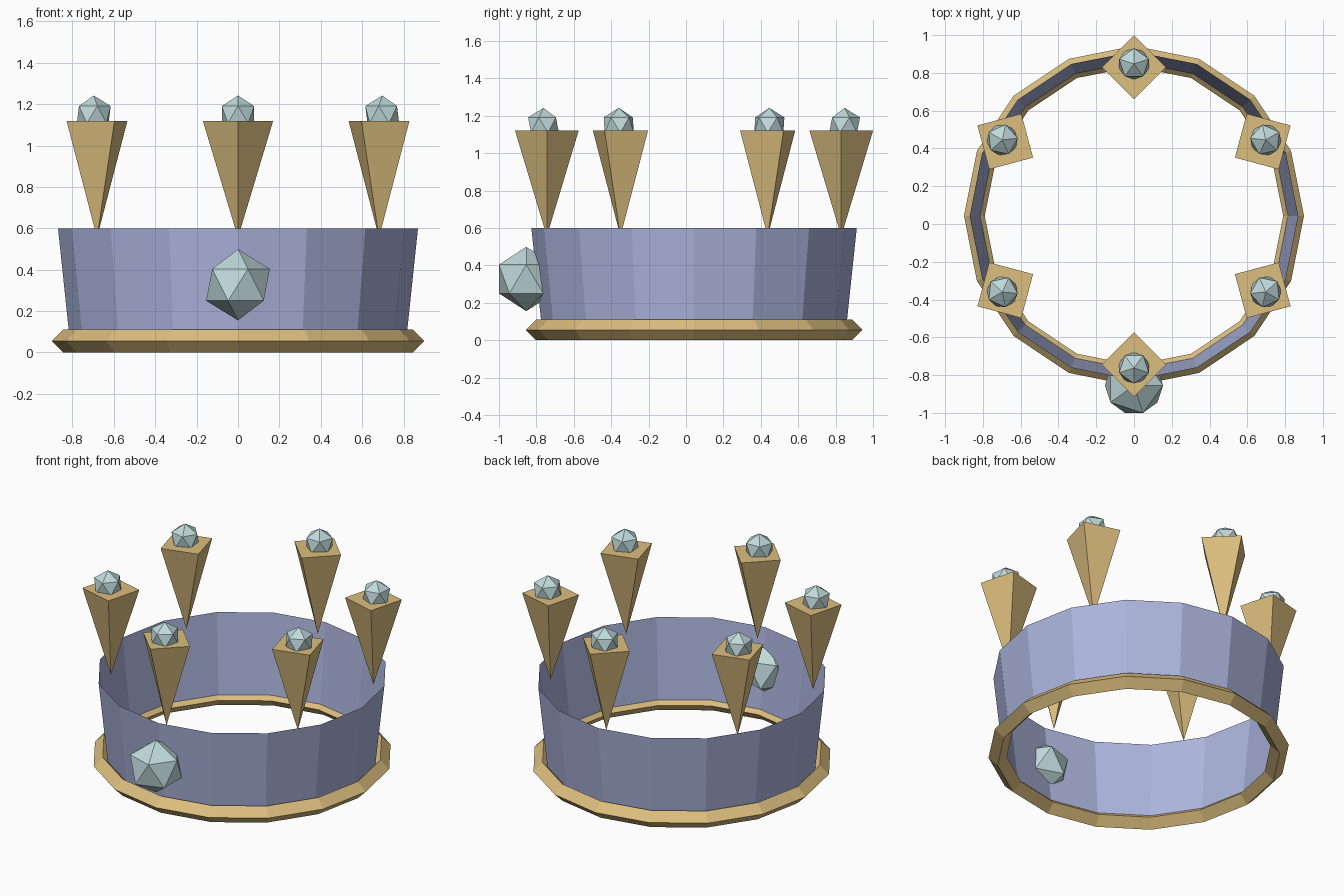
import bpy, bmesh, math
from mathutils import Matrix

if "Cube" in bpy.data.objects:
    bpy.data.objects.remove(bpy.data.objects["Cube"])

CY = 0.043  # ring centre, shifted back to make room for the front gem


def material(name, rgb):
    m = bpy.data.materials.new(name)
    m.diffuse_color = (*rgb, 1)
    m.use_nodes = True
    m.node_tree.nodes["Principled BSDF"].inputs["Base Color"].default_value = m.diffuse_color
    return m


gold = material("gold", (0.72, 0.52, 0.21))
blue = material("periwinkle", (0.41, 0.46, 0.72))
pale = material("pale_gem", (0.53, 0.70, 0.71))


def finish(name, bm, mat, loc):
    me = bpy.data.meshes.new(name)
    bm.to_mesh(me)
    bm.free()
    me.materials.append(mat)
    ob = bpy.data.objects.new(name, me)
    ob.location = loc
    bpy.context.collection.objects.link(ob)


def lathe(name, profile, closed, mat, sides=16):
    bm = bmesh.new()
    rings = []
    for i in range(sides):
        a = math.tau * i / sides
        rings.append([bm.verts.new((r * math.cos(a), r * math.sin(a), z)) for r, z in profile])
    n = len(profile)
    for i in range(sides):
        p, q = rings[i], rings[(i + 1) % sides]
        for j in range(n if closed else n - 1):
            k = (j + 1) % n
            bm.faces.new((p[j], q[j], q[k], p[k]))
    finish(name, bm, mat, (0, CY, 0))


def gem(name, radius, loc, turn=0):
    bm = bmesh.new()
    bmesh.ops.create_icosphere(bm, subdivisions=1, radius=radius,
                               matrix=Matrix.Rotation(turn, 4, 'Z'))
    finish(name, bm, pale, loc)


# Flared thin band and diamond-section base ring
lathe("band", [(0.812, 0.05), (0.87, 0.60)], False, blue)
lathe("base_ring", [(0.845, 0.0), (0.90, 0.055), (0.845, 0.11), (0.79, 0.055)], True, gold)

# Six inverted four-sided spikes, each topped with a small gem
for i in range(6):
    a = math.radians(30 + 60 * i)
    c, s = math.cos(a), math.sin(a)
    bm = bmesh.new()
    top = [bm.verts.new((0.17 * math.cos(a + k * math.pi / 2),
                         0.17 * math.sin(a + k * math.pi / 2), 1.12)) for k in range(4)]
    tip = bm.verts.new((0, 0, 0.555))
    bm.faces.new(top)
    for k in range(4):
        bm.faces.new((top[(k + 1) % 4], top[k], tip))
    finish(f"spike_{i + 1}", bm, gold, (0.787 * c, CY + 0.787 * s, 0))
    gem(f"spike_gem_{i + 1}", 0.092, (0.805 * c, CY + 0.805 * s, 1.15), a)

# Large gem set into the front of the band
gem("front_gem", 0.172, (0, -0.854, 0.327))
